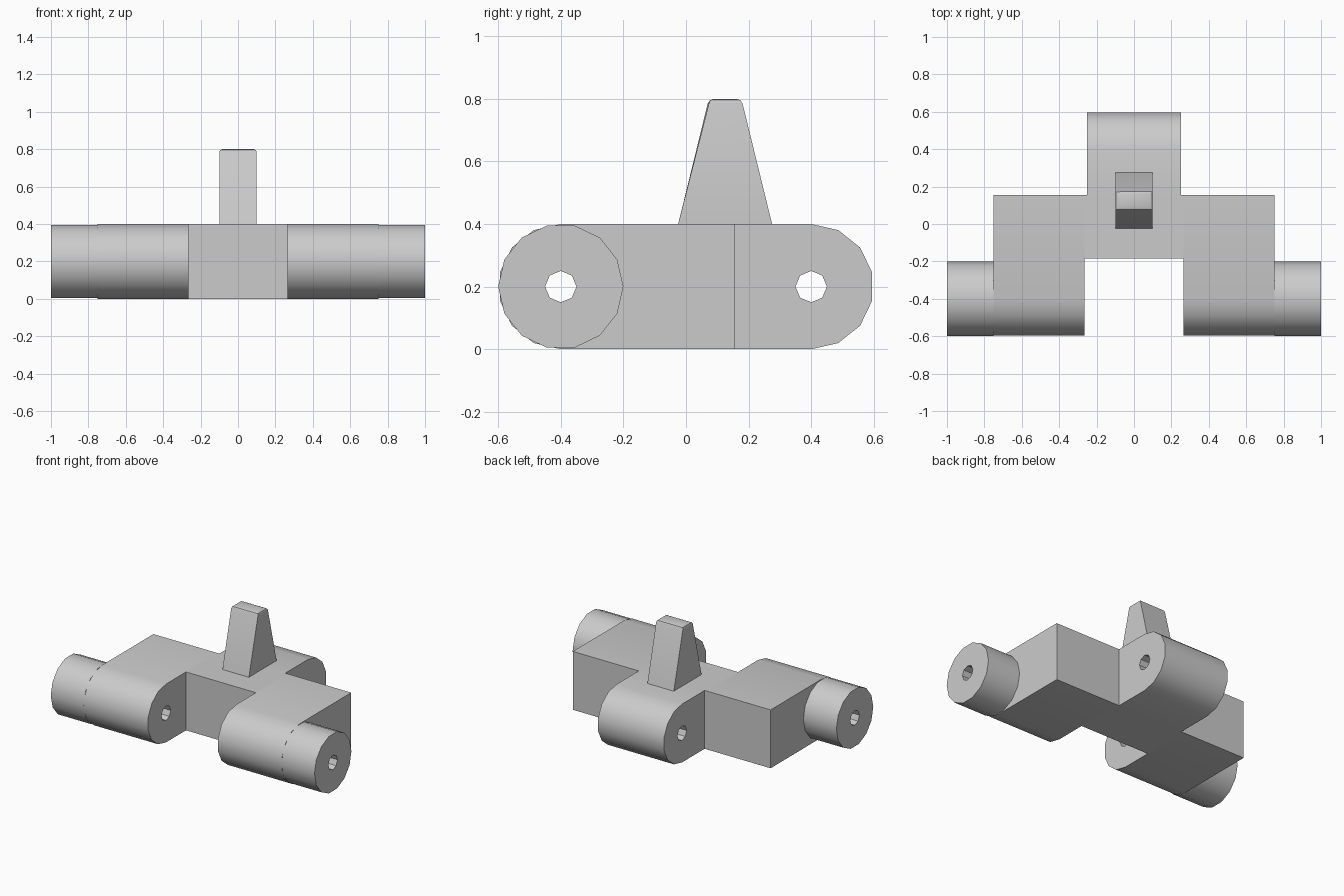
import bpy, bmesh, math

old = bpy.data.objects.get("Cube")
if old:
    bpy.data.objects.remove(old, do_unlink=True)

GREY = (0.6, 0.6, 0.6, 1.0)
grey = bpy.data.materials.new("plain grey")
grey.use_nodes = True
grey.diffuse_color = GREY
grey.node_tree.nodes["Principled BSDF"].inputs["Base Color"].default_value = GREY

R, HOLE_R, PIVOT, MID = 0.2, 0.05, 0.4, 0.2   # barrel, pin hole, pivot offset, mid height
BACK, NOTCH = 0.155, -0.185                   # rear wall and front notch of the body
INNER, SIDE, TIP = 0.265, 0.75, 1.0           # x stations of the front arms


def arc(cy, radius, start, sweep, steps, closed=True):
    """Points (y, z) on an arc around a pivot."""
    count = steps if closed else steps + 1
    return [(cy + radius * math.cos(math.radians(start + sweep * i / steps)),
             MID + radius * math.sin(math.radians(start + sweep * i / steps)))
            for i in range(count)]


def finish(name, bm):
    bmesh.ops.recalc_face_normals(bm, faces=bm.faces)
    mesh = bpy.data.meshes.new(name)
    bm.to_mesh(mesh)
    bm.free()
    mesh.materials.append(grey)
    obj = bpy.data.objects.new(name, mesh)
    bpy.context.collection.objects.link(obj)
    bpy.ops.object.select_all(action='DESELECT')
    obj.select_set(True)
    bpy.context.view_layer.objects.active = obj
    bpy.ops.object.shade_smooth_by_angle(angle=math.radians(30))
    return obj


def extrude_x(name, loops, x0, x1):
    """Extrude a (y, z) outline, with optional hole loops, along x."""
    bm = bmesh.new()
    edges = []
    for loop in loops:
        vs = [bm.verts.new((x0, y, z)) for y, z in loop]
        edges += [bm.edges.new((a, b)) for a, b in zip(vs, vs[1:] + vs[:1])]
    bmesh.ops.triangle_fill(bm, edges=edges, use_beauty=True, normal=(1, 0, 0))
    ext = bmesh.ops.extrude_face_region(bm, geom=bm.faces[:], use_keep_orig=True)
    moved = [g for g in ext["geom"] if isinstance(g, bmesh.types.BMVert)]
    bmesh.ops.translate(bm, verts=moved, vec=(x1 - x0, 0, 0))
    return finish(name, bm)


front_hole = arc(-PIVOT, HOLE_R, 0, 360, 8)
rear_hole = arc(PIVOT, HOLE_R, 0, 360, 8)

# Front arms with round noses, and the pivot stubs outside them
arm = arc(-PIVOT, R, 90, 180, 7, closed=False) + [(BACK, 0), (BACK, 2 * R)]
stub = arc(-PIVOT, R, 0, 360, 14)
for side, s in (("left", 1), ("right", -1)):
    extrude_x(side + "_arm", [arm, front_hole], s * INNER, s * SIDE)
    extrude_x(side + "_pivot_stub", [stub, front_hole], s * SIDE, s * TIP)

# Bridge between the arms
extrude_x("bridge", [[(NOTCH, 0), (BACK, 0), (BACK, 2 * R), (NOTCH, 2 * R)]], -INNER, INNER)

# Rear lug
lug = arc(PIVOT, R, -90, 180, 7, closed=False) + [(BACK, 2 * R), (BACK, 0)]
extrude_x("rear_lug", [lug, rear_hole], -0.25, 0.25)

# Tapered post with rounded top edges
bm = bmesh.new()
bmesh.ops.create_cube(bm, size=1)
for v in bm.verts:
    top = v.co.z > 0
    half = 0.052 if top else 0.15
    v.co = (math.copysign(0.1, v.co.x), 0.125 + math.copysign(half, v.co.y), 0.8 if top else 0.4)
rim = [e for e in bm.edges if all(v.co.z > 0.7 for v in e.verts)]
bmesh.ops.bevel(bm, geom=rim, offset=0.016, segments=2, profile=0.5, affect='EDGES')
finish("post", bm)
